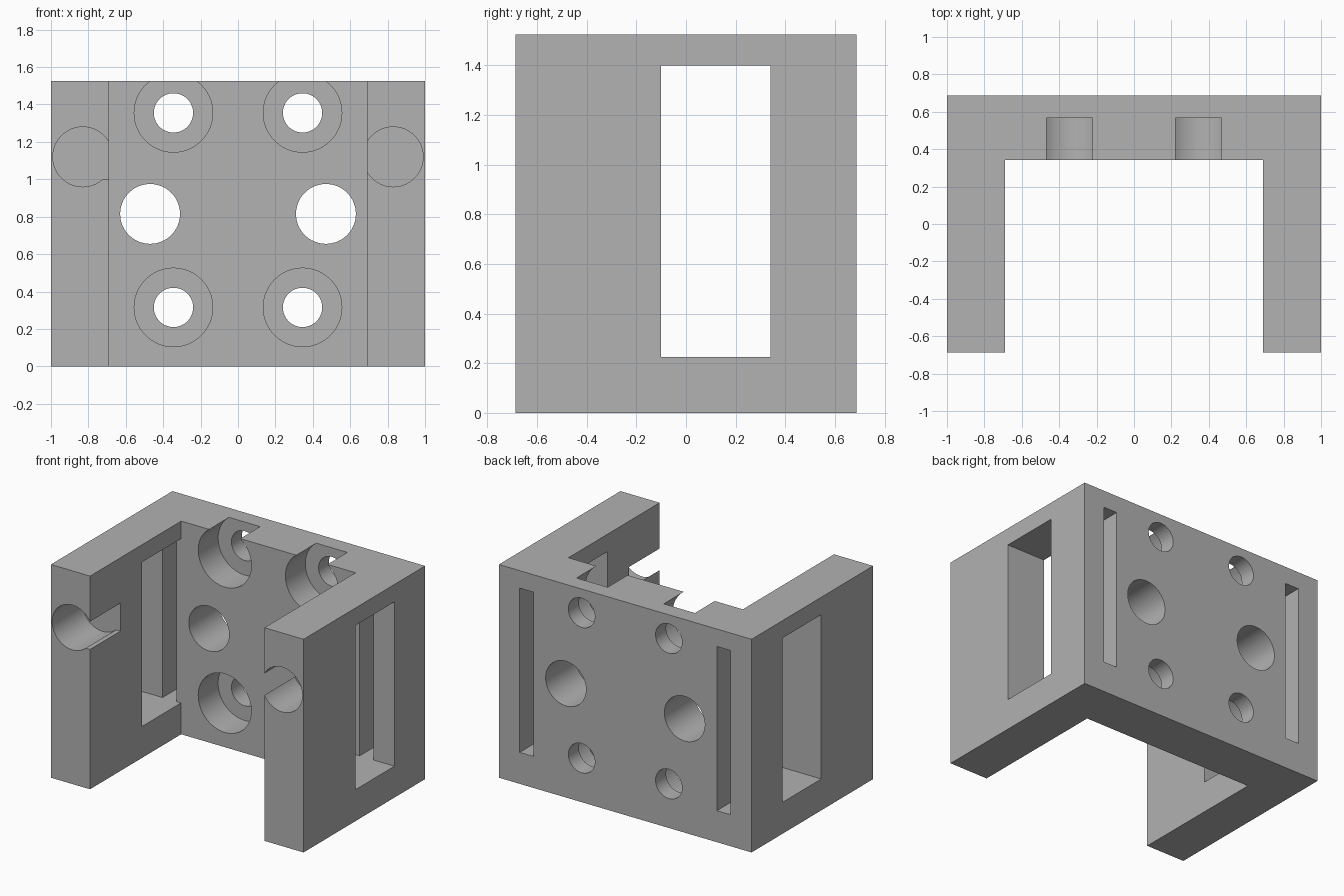
import bpy
import bmesh
from math import radians
from mathutils import Matrix, Vector

cube = bpy.data.objects.get("Cube")
if cube:
    bpy.data.objects.remove(cube, do_unlink=True)

W, D, H = 1.0, 0.687, 1.525      # half width, half depth, height
ARM, PLATE = 0.69, 0.343         # inner face of arms, inner face of back plate

grey = bpy.data.materials.new("plain grey")
grey.use_nodes = True
colour = (0.445, 0.445, 0.445, 1)
grey.diffuse_color = colour
grey.node_tree.nodes["Principled BSDF"].inputs["Base Color"].default_value = colour


def make_object(name, bm):
    bmesh.ops.recalc_face_normals(bm, faces=bm.faces)
    mesh = bpy.data.meshes.new(name)
    bm.to_mesh(mesh)
    bm.free()
    mesh.materials.append(grey)
    obj = bpy.data.objects.new(name, mesh)
    bpy.context.collection.objects.link(obj)
    return obj


def box(name, low, high):
    low, high = Vector(low), Vector(high)
    bm = bmesh.new()
    bmesh.ops.create_cube(bm, size=1, matrix=Matrix.Translation((low + high) / 2)
                          @ Matrix.Diagonal((*(high - low), 1)))
    return make_object(name, bm)


def rod(name, x, z, radius, y0, y1):
    """Cylinder lying along y."""
    bm = bmesh.new()
    bmesh.ops.create_cone(bm, cap_ends=True, segments=64, radius1=radius,
                          radius2=radius, depth=y1 - y0,
                          matrix=Matrix.Translation((x, (y0 + y1) / 2, z))
                          @ Matrix.Rotation(radians(90), 4, "X"))
    return make_object(name, bm)


# U-shaped body: profile extruded upwards
bm = bmesh.new()
profile = [(-W, -D), (-ARM, -D), (-ARM, PLATE), (ARM, PLATE),
           (ARM, -D), (W, -D), (W, D), (-W, D)]
base = bm.faces.new([bm.verts.new((x, y, 0)) for x, y in profile])
top = bmesh.ops.extrude_face_region(bm, geom=[base])["geom"]
bmesh.ops.translate(bm, vec=(0, 0, H),
                    verts=[v for v in top if isinstance(v, bmesh.types.BMVert)])
bracket = make_object("bracket_body", bm)

cutters = []
for s in (-1, 1):
    # screw holes with counterbores
    for z in (0.315, 1.355):
        cutters.append(rod("screw_hole", s * 0.345, z, 0.105, 0.2, 0.9))
        cutters.append(rod("counterbore", s * 0.345, z, 0.21, 0.2, 0.568))
    # large through holes in the back plate
    cutters.append(rod("large_hole", s * 0.47, 0.815, 0.16, 0.2, 0.9))
    # blind sockets in the arm fronts
    cutters.append(rod("arm_socket", s * 0.83, 1.12, 0.16, -0.9, -PLATE))
    # arm windows and the narrow back slots that open into them
    xs = sorted((s * 0.6, s * 1.1))
    cutters.append(box("arm_window", (xs[0], -0.1, 0.225), (xs[1], 0.34, 1.4)))
    xs = sorted((s * 0.725, s * 0.835))
    cutters.append(box("back_slot", (xs[0], 0.25, 0.225), (xs[1], 0.9, 1.4)))
# notch from one socket to the inner face of its arm
cutters.append(box("socket_notch", (-0.83, -0.9, 1.0), (-0.6, -PLATE, 1.2)))

bpy.ops.object.select_all(action="DESELECT")
bpy.context.view_layer.objects.active = bracket
bracket.select_set(True)
for cutter in cutters:
    cutter.hide_render = True
    mod = bracket.modifiers.new("cut", "BOOLEAN")
    mod.operation = "DIFFERENCE"
    mod.solver = "EXACT"
    mod.object = cutter
    bpy.ops.object.modifier_apply(modifier=mod.name)
    bpy.data.objects.remove(cutter, do_unlink=True)

bpy.ops.object.shade_smooth_by_angle(angle=radians(30))
